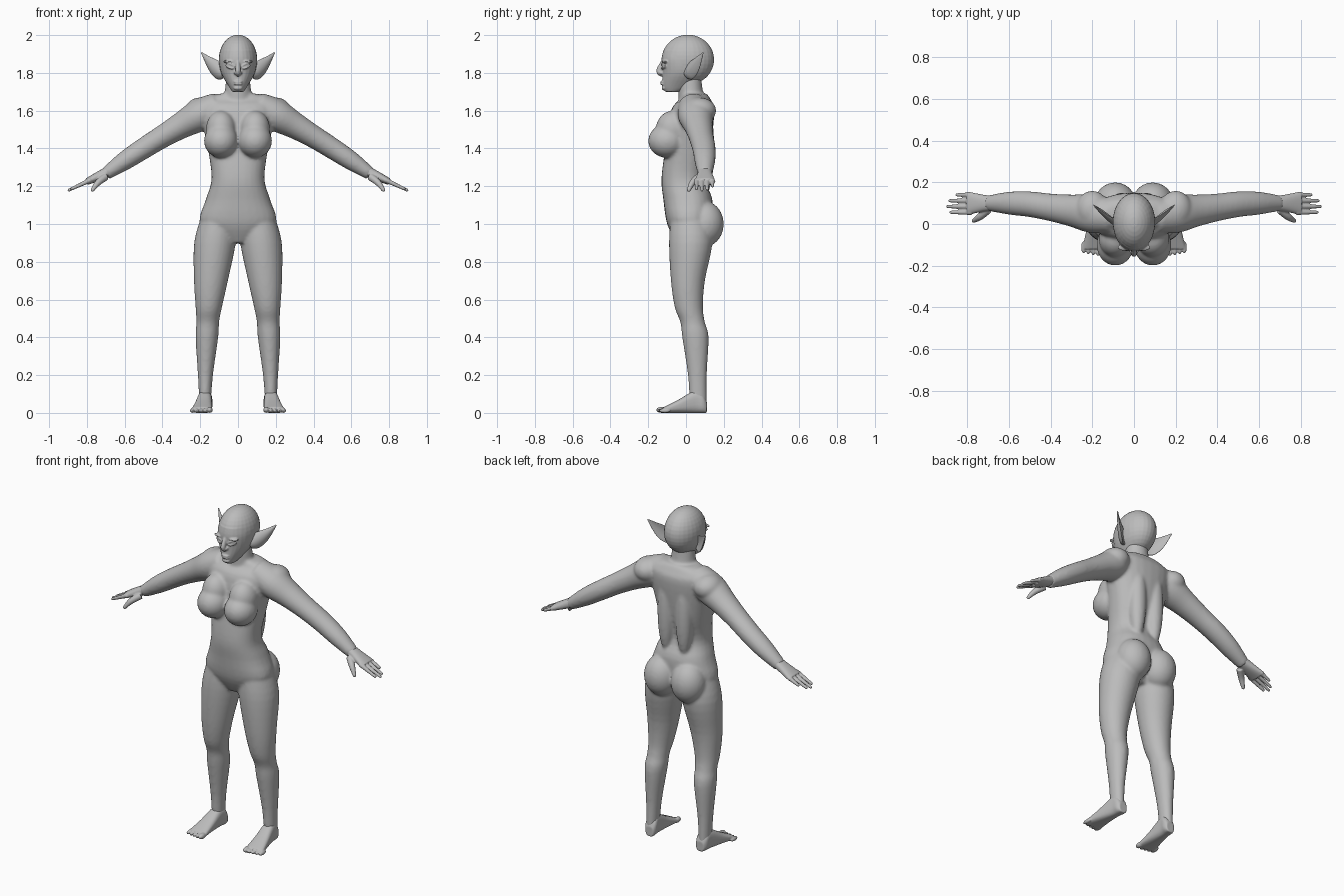
import bpy
import bmesh
from math import cos, sin, pi, copysign
from mathutils import Vector, Matrix

cube = bpy.data.objects.get("Cube")
if cube:
    bpy.data.objects.remove(cube, do_unlink=True)

X, Y, Z = Vector((1, 0, 0)), Vector((0, 1, 0)), Vector((0, 0, 1))

clay = bpy.data.materials.new("grey clay")
clay.use_nodes = True
clay.diffuse_color = (.5, .5, .5, 1)
clay.node_tree.nodes["Principled BSDF"].inputs["Base Color"].default_value = clay.diffuse_color


def spline(rows, steps=4):
    """Catmull-Rom interpolation of cross-section rows."""
    result = []
    for i in range(len(rows) - 1):
        before, start = rows[max(i - 1, 0)], rows[i]
        end, after = rows[i + 1], rows[min(i + 2, len(rows) - 1)]
        for k in range(steps):
            t = k / steps
            result.append([
                b + t * (c - a) / 2 + t * t * (a - 2.5 * b + 2 * c - d / 2)
                + t ** 3 * (1.5 * (b - c) + (d - a) / 2)
                for a, b, c, d in zip(before, start, end, after)])
    return result + [list(rows[-1])]


def tube(bm, rows, hint, axis=None, power=2, cup=0, sides=28):
    """Loft through rows of (x, y, z, radius along hint, radius across)."""
    rows = spline(rows)
    rings = []
    for i, row in enumerate(rows):
        ahead = Vector(rows[min(i + 1, len(rows) - 1)][:3])
        behind = Vector(rows[max(i - 1, 0)][:3])
        tangent = axis or (ahead - behind).normalized()
        along = (hint - tangent * hint.dot(tangent)).normalized()
        across = tangent.cross(along)
        ring = []
        for k in range(sides):
            angle = 2 * pi * k / sides
            c, s = (copysign(abs(f) ** (2 / power), f) for f in (cos(angle), sin(angle)))
            offset = along * c * row[3] + across * (s * row[4] + cup * row[3] * c * c)
            ring.append(bm.verts.new(Vector(row[:3]) + offset))
        rings.append(ring)
    for low, high in zip(rings, rings[1:]):
        for k in range(sides):
            n = (k + 1) % sides
            bm.faces.new((low[k], low[n], high[n], high[k]))
    bm.faces.new(rings[0])
    bm.faces.new(rings[-1])


def stack(bm, rows, power=2, centre=lambda z: 0):
    """Loft of level sections given as (z, half width, front y, back y)."""
    tube(bm, [(centre(z), (front + back) / 2, z, width, (back - front) / 2)
              for z, width, front, back in rows], X, Z, power)


def ball(bm, centre, radii):
    matrix = Matrix.Translation(centre) @ Matrix.Diagonal((*radii, 1))
    bmesh.ops.create_uvsphere(bm, u_segments=28, v_segments=18, radius=1, matrix=matrix)


def finish(name, bm, voxel=None, relax=0):
    """Mirror the part, fuse its volumes and relax the surface."""
    bmesh.ops.recalc_face_normals(bm, faces=bm.faces)
    mesh = bpy.data.meshes.new(name)
    bm.to_mesh(mesh)
    bm.free()
    obj = bpy.data.objects.new(name, mesh)
    bpy.context.collection.objects.link(obj)
    bpy.context.view_layer.objects.active = obj
    obj.modifiers.new("mirror", "MIRROR").use_mirror_merge = False
    if voxel:
        fuse = obj.modifiers.new("fuse", "REMESH")
        fuse.mode = "VOXEL"
        fuse.voxel_size = voxel
        smooth = obj.modifiers.new("relax", "SMOOTH")
        smooth.factor = .5
        smooth.iterations = relax
    for modifier in list(obj.modifiers):
        bpy.ops.object.modifier_apply(modifier=modifier.name)
    obj.data.materials.clear()
    obj.data.materials.append(clay)
    obj.data.shade_smooth()


# Body: torso and neck
body = bmesh.new()
stack(body, [(.9, .06, -.05, .08), (1, .2, -.1, .13), (1.13, .17, -.12, .14),
             (1.24, .14, -.13, .1), (1.4, .16, -.11, .13), (1.6, .2, -.08, .15),
             (1.66, .18, -.03, .13), (1.69, .1, -.02, .11)], power=2.3)
stack(body, [(1.6, .08, -.04, .12), (1.7, .07, -.04, .09), (1.8, .06, -.04, .08)])

# Chest, back muscles, buttocks and shoulders
ball(body, centre=(.09, -.1, 1.44), radii=(.09, .1, .09))
ball(body, centre=(.09, -.07, 1.5), radii=(.08, .09, .1))
ball(body, centre=(.06, .1, 1.4), radii=(.05, .05, .25))
ball(body, centre=(.09, .1, 1), radii=(.1, .1, .12))
ball(body, centre=(.2, .07, 1.6), radii=(.08, .09, .07))

# Arms: evenly spaced sections along a gently drooping line
arm = []
for i, radius in enumerate((.07, .085, .07, .06, .056, .05, .034)):
    x = (i + 1) / 10
    arm.append((x, min(.1, .02 + .15 * x), 1.68 - .48 * x - .16 * x * x, 1.1 * radius, radius))
tube(body, arm, Y)

# Legs: spreading outwards towards the ankles
stack(body, [(1.04, .09, -.08, .12), (.9, .11, -.09, .14), (.7, .09, -.08, .1),
             (.56, .07, -.06, .09), (.48, .06, -.03, .1), (.4, .06, -.02, .12),
             (.2, .04, .01, .11), (.04, .03, .02, .11)],
      centre=lambda z: .175 - .065 * z * z)
finish("body", body, voxel=.0085, relax=8)


# Hands: palm, fingers and thumb along one sloping line
def hand_height(x):
    return 1.6 - .47 * x


hands = bmesh.new()
tube(hands, [(x, .1, hand_height(x), width, thick) for x, width, thick in (
    (.66, .034, .028), (.72, .04, .026), (.8, .056, .018))], Y, power=2.3)
for i, reach in enumerate((.88, .895, .885, .85)):
    y = .056 + .028 * i
    tip = (reach, y, hand_height(reach))
    tube(hands, [(.78, y, hand_height(.78), .013, .013), (*tip, .008, .008)], Y)
    ball(hands, tip, radii=[.008] * 3)
thumb_tip = (.77, .015, 1.18)
tube(hands, [(.7, .07, 1.25, .02, .02), (.74, .035, 1.22, .017, .017), (*thumb_tip, .01, .01)], Y)
ball(hands, thumb_tip, radii=[.01] * 3)
finish("hands", hands, voxel=.004, relax=3)

# Feet: flat sole with instep, and five toes
feet = bmesh.new()
tube(feet, [(.18 - .1 * y, y, height / 2, width, height / 2) for y, width, height in (
    (.11, .025, .06), (.09, .036, .1), (.05, .037, .12), (-.04, .047, .07), (-.12, .057, .03))],
    X, axis=-Y, power=2.7)
for i in range(5):
    size = .012 if i else .016
    ball(feet, centre=(.15 + .023 * i, -.128 + .004 * i, size), radii=(size, .03, size))
finish("feet", feet, voxel=.004, relax=3)

# Head: cranium, face and jaw
head = bmesh.new()
ball(head, centre=(0, .01, 1.87), radii=(.102, .139, .132))
stack(head, [(1.7, .03, -.11, -.03), (1.73, .05, -.125, .04), (1.8, .09, -.125, .12),
             (1.87, .1, -.13, .14), (1.92, .09, -.12, .13)], power=2.1)

# Nose, lips and chin
tube(head, [(0, -.12, 1.86, .01, .012), (0, -.142, 1.81, .014, .016),
            (0, -.125, 1.79, .011, .012)], X)
ball(head, centre=(.013, -.13, 1.8), radii=(.009, .013, .009))
for z in (1.741, 1.753):
    ball(head, centre=(0, -.123, z), radii=(.024, .013, .006))
ball(head, centre=(0, -.116, 1.72), radii=(.024, .013, .012))

# Brows, eyeballs and eyelids
ball(head, centre=(.045, -.112, 1.86), radii=(.034, .017, .008))
ball(head, centre=(.041, -.109, 1.834), radii=(.021, .017, .011))
for lift in (.012, -.012):
    tube(head, [(.016, -.125, 1.83, .003, .003), (.04, -.126, 1.835 + lift, .004, .004),
                (.067, -.109, 1.84, .003, .003)], Z)
finish("head", head, voxel=.004, relax=3)

# Long pointed ears, sweeping out and back, cupped towards the front
ears = bmesh.new()
blade = []
for i, height in enumerate((.034, .045, .044, .035, .02, .003)):
    t = i / 5
    blade.append((.08 + .113 * t, .09 * t ** 1.3, 1.8 + .107 * t ** 1.6, height, .014 - .011 * t))
tube(ears, blade, Z, cup=-.35)
finish("ears", ears)
